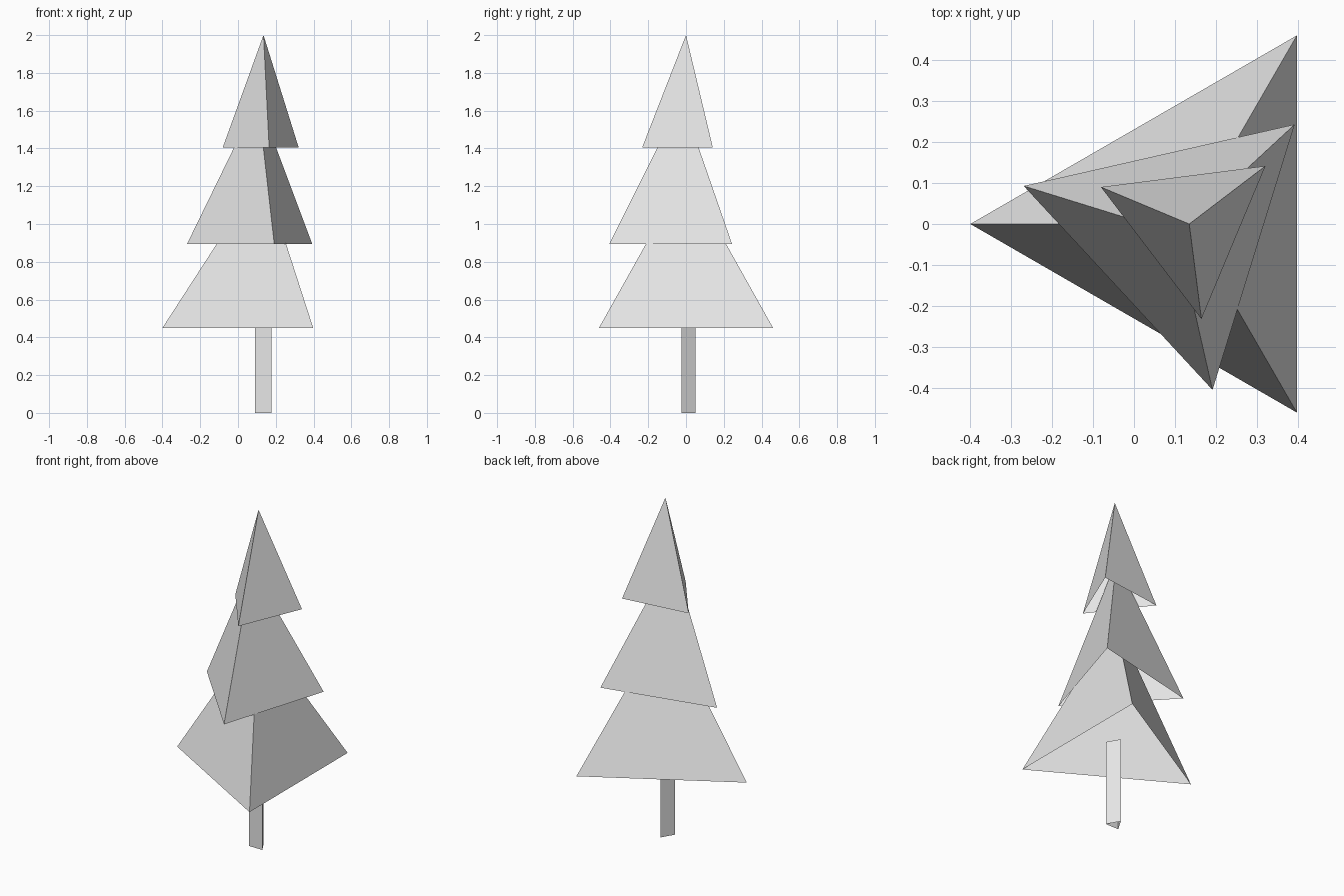
import bpy, bmesh, math

if "Cube" in bpy.data.objects:
    bpy.data.objects.remove(bpy.data.objects["Cube"])

grey = bpy.data.materials.new("light_grey")
grey.diffuse_color = (0.8, 0.8, 0.8, 1)
grey.use_nodes = True
grey.node_tree.nodes["Principled BSDF"].inputs["Base Color"].default_value = grey.diffuse_color


def three_sided(name, centre, radius, angle, z0, z1, taper):
    """Open three-sided shell: a pyramid when taper is True, otherwise a prism."""
    bm = bmesh.new()
    cx, cy = centre
    ring = []
    for i in range(3):
        a = math.radians(angle + 120 * i)
        ring.append((cx + radius * math.cos(a), cy + radius * math.sin(a)))
    low = [bm.verts.new((x, y, z0)) for x, y in ring]
    if taper:
        tip = bm.verts.new((cx, cy, z1))
    else:
        high = [bm.verts.new((x, y, z1)) for x, y in ring]
    for i in range(3):
        j = (i + 1) % 3
        if taper:
            bm.faces.new((low[i], low[j], tip))
        else:
            bm.faces.new((low[i], low[j], high[j], high[i]))
    mesh = bpy.data.meshes.new(name)
    bm.to_mesh(mesh)
    bm.free()
    mesh.materials.append(grey)
    obj = bpy.data.objects.new(name, mesh)
    bpy.context.collection.objects.link(obj)


# Trunk, reaching a little way into the lowest branches
three_sided("trunk", (0.134, 0.0), 0.05, 90, 0.0, 0.51, False)

# Branch tiers, each turned a little against the one below
three_sided("lower_branches", (0.132, 0.0), 0.532, 180, 0.45, 1.273, True)
three_sided("middle_branches", (0.105, -0.023), 0.392, -77.2, 0.895, 1.663, True)
three_sided("upper_branches", (0.135, 0.0), 0.234, -82.7, 1.405, 2.0, True)
